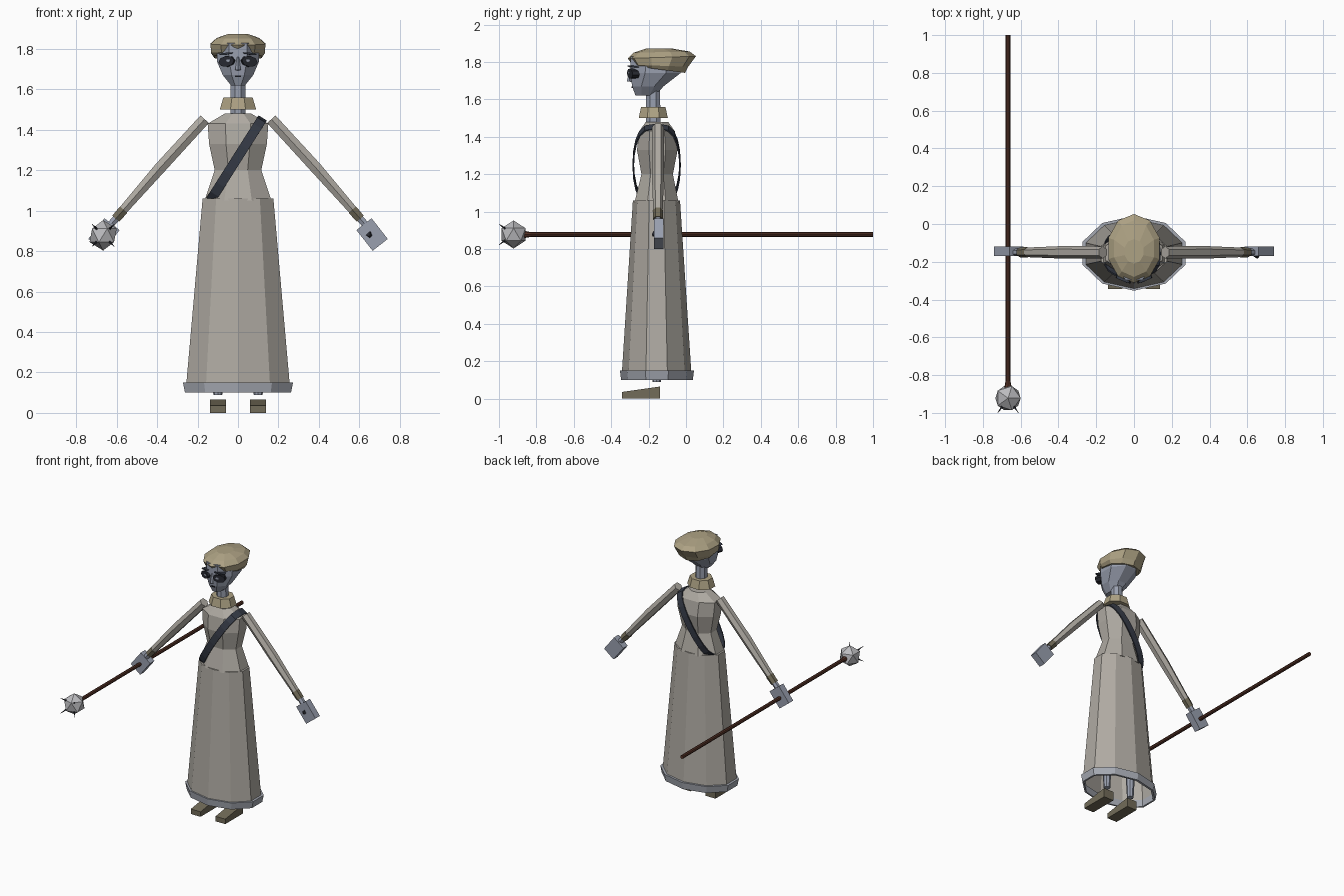
import bpy, bmesh
from math import sin, cos, pi, radians
from mathutils import Vector, Matrix

if "Cube" in bpy.data.objects:
    bpy.data.objects.remove(bpy.data.objects["Cube"])


def material(name, *rgb):
    m = bpy.data.materials.new(name)
    m.use_nodes = True
    m.diffuse_color = (*rgb, 1)
    bsdf = next(n for n in m.node_tree.nodes if n.type == 'BSDF_PRINCIPLED')
    bsdf.inputs["Base Color"].default_value = (*rgb, 1)
    return m


DRESS = material("warm grey cloth", .43, .405, .365)
SKIN = material("blue grey skin", .32, .35, .43)
HEM = material("pale grey trim", .38, .4, .45)
TAN = material("tan", .42, .36, .23)
LEATHER = material("dark olive leather", .17, .15, .1)
SASH = material("charcoal blue", .035, .042, .06)
WOOD = material("brown wood", .09, .032, .02)
STEEL = material("pale steel", .5, .5, .52)
DARK = material("near black", .02, .022, .03)


def add(name, bm, mat):
    bmesh.ops.recalc_face_normals(bm, faces=bm.faces)
    me = bpy.data.meshes.new(name)
    bm.to_mesh(me)
    bm.free()
    me.materials.append(mat)
    ob = bpy.data.objects.new(name, me)
    bpy.context.collection.objects.link(ob)
    return ob


def skin_rings(name, rings, mat, caps=(True, True), loop=False):
    """Bridge equal-length closed rings of points."""
    bm = bmesh.new()
    vs = [[bm.verts.new(p) for p in r] for r in rings]
    pairs = list(zip(vs, vs[1:])) + ([(vs[-1], vs[0])] if loop else [])
    for a, b in pairs:
        for i in range(len(a)):
            j = (i + 1) % len(a)
            bm.faces.new((a[i], a[j], b[j], b[i]))
    if caps[0]:
        bm.faces.new(vs[0][::-1])
    if caps[1]:
        bm.faces.new(vs[-1])
    return add(name, bm, mat)


def oval(z, half_x, front, back, n, tilt=0):
    """Level ring; even octagons get a flat side at the front."""
    phase = pi / n if n == 8 else pi / 2
    k = 1 / cos(pi / 8) if n == 8 else 1
    kx = 1 / cos(pi / 10) if n == 10 else k
    cy, hy = (front + back) / 2, (back - front) / 2
    out = []
    for i in range(n):
        a = phase + 2 * pi * i / n
        s = sin(a) * k
        out.append(Vector((cos(a) * kx * half_x, cy + s * hy, z - s * tilt)))
    return out


def stack(name, rows, n, mat, caps=(True, True), loop=False):
    return skin_rings(name, [oval(*r[:4], n, *r[4:]) for r in rows], mat, caps, loop)


def tube(name, pts, radii, n, mat):
    """Straight-framed tube through points."""
    pts = [Vector(p) for p in pts]
    q = (pts[-1] - pts[0]).to_track_quat('Z', 'Y')
    rings = [[p + q @ Vector((r * cos(2 * pi * i / n), r * sin(2 * pi * i / n), 0))
              for i in range(n)] for p, r in zip(pts, radii)]
    return skin_rings(name, rings, mat)


def box(name, centre, size, mat, rot=None):
    bm = bmesh.new()
    m = Matrix.Translation(centre) @ (rot or Matrix()) @ Matrix.Diagonal((*size, 1))
    bmesh.ops.create_cube(bm, size=1, matrix=m)
    return add(name, bm, mat)


# Dress: skirt, hem band, bodice
stack("skirt", [(.12, .255, -.343, .03), (.15, .255, -.342, .028),
                (1.06, .175, -.284, -.032)], 10, DRESS, (False, True))
stack("skirt_hem", [(.15, .25, -.335, .02), (.15, .272, -.353, .043),
                    (.1, .262, -.347, .036), (.1, .25, -.335, .02)],
      10, HEM, (False, False), True)
stack("bodice", [(1.05, .165, -.275, -.04), (1.2, .115, -.238, -.07),
                 (1.33, .143, -.262, -.045), (1.43, .15, -.25, -.06),
                 (1.48, .065, -.215, -.095)], 8, DRESS)

# Sash looping from the left shoulder to the right hip
rings = []
width, steps = Vector((.85, 0, -.53)) * .024, 20
for i in range(steps):
    t = 2 * pi * i / steps
    s = sin(t)
    bulge = (1 if s > 0 else -1) * abs(s) ** .6
    c = Vector((-.01 + .13 * cos(t), -.157 + .125 * bulge, 1.25 + .205 * cos(t)))
    out = Vector((.3 * cos(t), s, .5 * cos(t))).normalized() * .004
    rings.append([c - width - out, c + width - out, c + width + out, c - width + out])
skin_rings("sash", rings, SASH, (False, False), True)

# Neck, collar, head and hair
stack("neck", [(1.465, .038, -.215, -.135), (1.66, .036, -.215, -.14)], 8, SKIN)
stack("collar", [(1.5, .09, -.253, -.097), (1.56, .072, -.24, -.11)], 8, TAN)
stack("head", [(1.62, .035, -.27, -.165), (1.67, .075, -.288, -.12),
               (1.74, .105, -.297, -.03), (1.83, .105, -.297, -.0)], 8, SKIN)
stack("hair", [(1.76, .117, -.275, -.005, .018), (1.78, .133, -.285, .012, .005),
               (1.825, .136, -.312, .053, -.006), (1.853, .105, -.28, .02, -.003),
               (1.873, .05, -.21, -.08)], 10, TAN)


# Face
def eye_plate(name, x, z, half_w, half_h, y, mat, turn, roll=0):
    rot = Matrix.Rotation(turn, 4, 'Z') @ Matrix.Rotation(roll, 4, 'Y')
    rings = []
    for d in (-.009, .03):
        rings.append([Vector((x, y, z)) + rot @ Vector(
            (half_w * cos(i * pi / 4), d, half_h * sin(i * pi / 4))) for i in range(8)])
    skin_rings(name, rings, mat)


for side, s in (("left", 1), ("right", -1)):
    eye_plate(side + "_eye", s * .055, 1.738, .042, .027, -.292, DARK, s * radians(22), s * .15)
    eye_plate(side + "_eye_glint", s * .045, 1.742, .011, .007, -.3, SKIN, s * radians(22))
    eye_plate(side + "_brow", s * .058, 1.776, .036, .005, -.292, SASH, s * radians(22), s * .12)
tube("nose", [(0, -.303, 1.695), (0, -.296, 1.76)], [.014, .005], 4, SKIN)
box("mouth", (0, -.288, 1.665), (.03, .008, .007), DARK)

# Arms, hands, legs and feet
for side, s in (("left", 1), ("right", -1)):
    def at(x, z, y=-.15):
        return (s * x, y, z)
    tube(side + "_arm", [at(.165, 1.452), at(.385, 1.212), at(.575, .995)],
         [.032, .033, .025], 6, DRESS)
    tube(side + "_cuff", [at(.565, 1.005), at(.605, .96)], [.028, .026], 6, LEATHER)
    tube(side + "_wrist", [at(.6, .965), at(.635, .925)], [.02, .02], 6, SKIN)
    box(side + "_hand", at(.663, .882, -.145), (.095, .05, .13), SKIN,
        Matrix.Rotation(-s * radians(38), 4, 'Y'))
    tube(side + "_leg", [at(.1, .088, -.157), at(.1, .25, -.157), at(.1, .9, -.157)],
         [.022, .03, .045], 8, SKIN)
    profile = [(-.343, 0), (-.14, 0), (-.14, .065), (-.343, .036)]
    skin_rings(side + "_foot", [[at(x, z, y) for y, z in profile] for x in (.06, .138)], LEATHER)

# Small dark thorn on the left palm
tube("palm_mark", [(.65, -.165, .88), (.653, -.18, .873)], [.02, .006], 4, DARK)

# Mace: shaft, flared neck, faceted head and thorns
X, Z = -.667, .878
tube("mace_shaft", [(X, 1, Z), (X, -.83, Z), (X, -.88, Z)], [.013, .013, .022], 8, WOOD)
bm = bmesh.new()
hub = Vector((X, -.922, Z))
bmesh.ops.create_icosphere(bm, subdivisions=1, radius=.075, matrix=Matrix.Translation(hub))
add("mace_head", bm, STEEL)
for i, (dx, dz) in enumerate([(1, 1), (1, -1), (-1, 1), (-1, -1)]):
    d = Vector((dx * .055, -.078, dz * .055))
    tube("mace_thorn_%d" % (i + 1), [hub + d * .5, hub + d], [.007, .001], 5, DARK)
